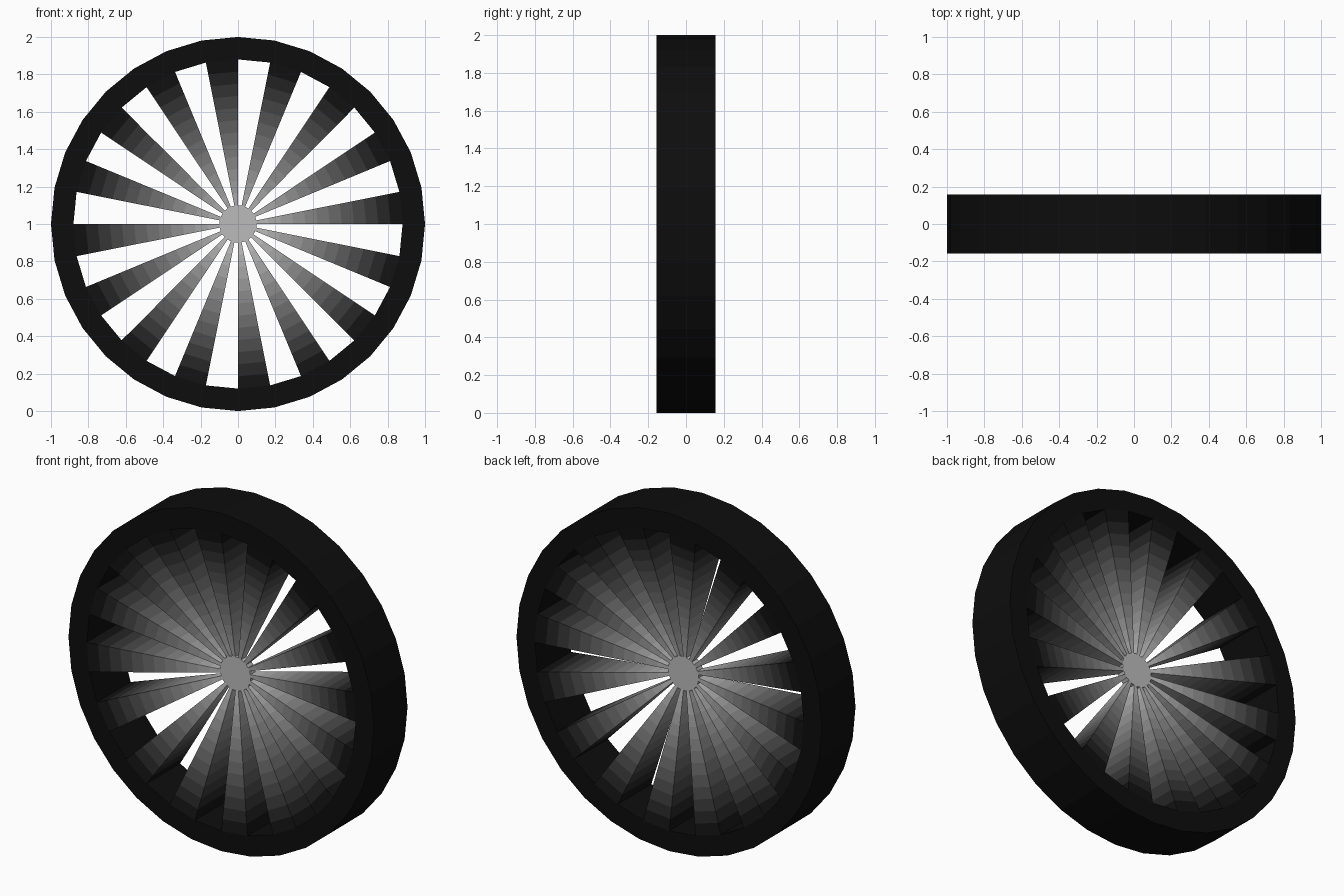
import bpy, bmesh
from math import sin, cos, pi

if "Cube" in bpy.data.objects:
    bpy.data.objects.remove(bpy.data.objects["Cube"])

SIDES = 32                       # rim facets; spokes fill every second facet
STEP = 2 * pi / SIDES
R_OUT, R_IN, R_HUB = 1.0, 0.88, 0.1
HALF, HUB_HALF = 0.157, 0.025    # half depths at rim and hub


def material(name, g):
    m = bpy.data.materials.new(name)
    m.diffuse_color = (g, g, g, 1)
    m.use_nodes = True
    m.node_tree.nodes["Principled BSDF"].inputs["Base Color"].default_value = m.diffuse_color
    return m


def point(i, r, y):
    """Point on the wheel, i facets clockwise from the top."""
    return (r * sin(i * STEP), y, 1 + r * cos(i * STEP))


def finish(name, bm, mats):
    bmesh.ops.recalc_face_normals(bm, faces=bm.faces)
    me = bpy.data.meshes.new(name)
    bm.to_mesh(me)
    bm.free()
    for m in mats:
        me.materials.append(m)
    ob = bpy.data.objects.new(name, me)
    bpy.context.collection.objects.link(ob)
    return ob


# Rim: rectangular section swept round the wheel
bm = bmesh.new()
section = [(R_OUT, -HALF), (R_OUT, HALF), (R_IN, HALF), (R_IN, -HALF)]
rings = [[bm.verts.new(point(i, r, y)) for r, y in section] for i in range(SIDES)]
for i in range(SIDES):
    a, b = rings[i], rings[(i + 1) % SIDES]
    for k in range(4):
        n = (k + 1) % 4
        bm.faces.new((a[k], a[n], b[n], b[k]))
finish("rim", bm, [material("rim_black", 0.004)])

# Spokes: solid wedges, thin at the hub and full depth at the rim,
# split into bands that fade from grey to black
BANDS = 12
fade = [material(f"spoke_fade_{k}", 0.004 + 0.5 * (1 - (k + 0.5) / BANDS) ** 1.7)
        for k in range(BANDS)]


def spoke_section(bm, i, t):
    r = R_HUB + (R_IN - R_HUB) * t
    h = HUB_HALF + (HALF - HUB_HALF) * t
    return [bm.verts.new(point(j, r, y))
            for j, y in ((i, -h), (i + 1, -h), (i + 1, h), (i, h))]


for s in range(SIDES // 2):
    bm = bmesh.new()
    secs = [spoke_section(bm, 2 * s + 1, k / BANDS) for k in range(BANDS + 1)]
    for b in range(BANDS):
        p, q = secs[b], secs[b + 1]
        for k in range(4):
            n = (k + 1) % 4
            bm.faces.new((p[k], p[n], q[n], q[k])).material_index = b
    bm.faces.new(secs[0])
    bm.faces.new(secs[-1]).material_index = BANDS - 1
    finish(f"spoke_{s + 1}", bm, fade)

# Hub: small flat disc joining the spokes
bm = bmesh.new()
front, back = [[bm.verts.new(point(i, R_HUB, y)) for i in range(SIDES)]
               for y in (-HUB_HALF, HUB_HALF)]
bm.faces.new(front)
bm.faces.new(back)
for i in range(SIDES):
    n = (i + 1) % SIDES
    bm.faces.new((front[i], front[n], back[n], back[i]))
finish("hub", bm, [material("hub_grey", 0.5)])
